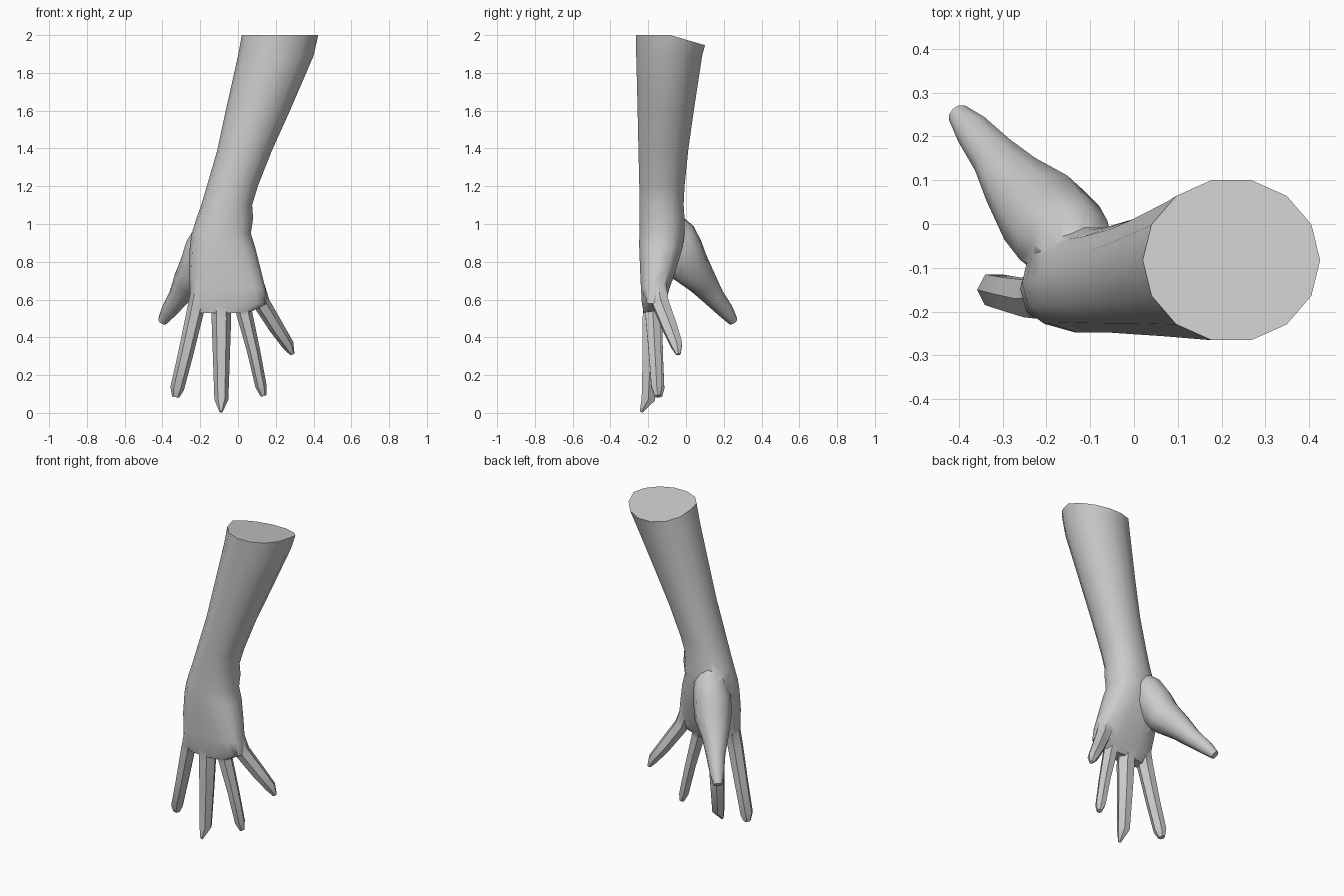
import bpy, bmesh
from math import sin, cos, pi, copysign
from mathutils import Vector

if "Cube" in bpy.data.objects:
    bpy.data.objects.remove(bpy.data.objects["Cube"])


def skin(name, rings):
    """Skin a list of equal-sized rings into a closed tube."""
    bm = bmesh.new()
    loops = [[bm.verts.new(p) for p in ring] for ring in rings]
    n = len(loops[0])
    for a, b in zip(loops, loops[1:]):
        for i in range(n):
            j = (i + 1) % n
            bm.faces.new((a[i], a[j], b[j], b[i]))
    bm.faces.new(loops[0])
    bm.faces.new(loops[-1])
    bmesh.ops.recalc_face_normals(bm, faces=bm.faces)
    mesh = bpy.data.meshes.new(name)
    bm.to_mesh(mesh)
    bm.free()
    obj = bpy.data.objects.new(name, mesh)
    bpy.context.collection.objects.link(obj)
    return obj


def section(z, x0, x1, y0, y1, p, drop=0.0, n=14):
    """Horizontal superellipse section from its bounds; p < 1 is boxier."""
    ring = []
    for i in range(n):
        a = 2 * pi * i / n
        c, s = [copysign(abs(k) ** p, k) for k in (cos(a), sin(a))]
        ring.append(((x0 + x1) / 2 + c * (x1 - x0) / 2,
                     (y0 + y1) / 2 + s * (y1 - y0) / 2,
                     z - drop * max(0, s)))
    return ring


def digit(name, path, sides, depth=1.1):
    """Tapered finger along (x, y, z, radius) points."""
    pts = [Vector(p[:3]) for p in path]
    rings = []
    for i, c in enumerate(pts):
        t = (pts[min(i + 1, len(pts) - 1)] - pts[max(i - 1, 0)]).normalized()
        u = t.cross(Vector((0, 1, 0))).normalized()
        v = t.cross(u)
        r = path[i][3]
        rings.append([c + u * r * cos(2 * pi * k / sides)
                      + v * r * depth * sin(2 * pi * k / sides) for k in range(sides)])
    return skin(name, rings)


# Forearm, wrist and palm
hand = skin("forearm_and_hand", [
    section(2.00, .02, .425, -.27, .105, 1, .055),
    section(1.89, .00, .40, -.268, .09, 1),
    section(1.60, -.065, .275, -.26, .045, 1),
    section(1.39, -.11, .18, -.255, .015, .95),
    section(1.20, -.165, .105, -.25, -.005, .9),
    section(1.10, -.195, .075, -.25, -.01, .9),
    section(1.03, -.22, .08, -.25, -.005, .9),
    section(.95, -.245, .068, -.25, -.005, .85),
    section(.88, -.255, .09, -.25, -.015, .8),
    section(.76, -.26, .12, -.245, -.05, .75),
    section(.66, -.255, .145, -.24, -.085, .7),
    section(.58, -.25, .155, -.235, -.11, .7),
    section(.53, -.21, .06, -.225, -.14, .7),
])

# Thumb with its fleshy base, then four six-sided fingers
digits = [
    digit("thumb", [(-.12, -.09, 1.04, .05), (-.14, -.045, .95, .095),
                    (-.17, -.02, .87, .11), (-.205, .02, .77, .108),
                    (-.27, .09, .69, .078), (-.315, .15, .61, .056),
                    (-.365, .21, .54, .043), (-.40, .25, .485, .026)], 10, 1.0),
    digit("index_finger", [(-.185, -.17, .72, .05), (-.23, -.17, .52, .045),
                           (-.28, -.16, .30, .040), (-.322, -.15, .13, .037),
                           (-.33, -.145, .085, .02)], 6),
    digit("middle_finger", [(-.095, -.17, .72, .05), (-.088, -.18, .50, .052),
                            (-.088, -.187, .30, .045), (-.088, -.20, .07, .037),
                            (-.09, -.238, .005, .008)], 6),
    digit("ring_finger", [(0, -.17, .72, .05), (.035, -.175, .52, .042),
                          (.082, -.165, .33, .035), (.122, -.155, .14, .03),
                          (.135, -.15, .09, .015)], 6),
    digit("little_finger", [(.07, -.16, .74, .05), (.125, -.135, .58, .045),
                            (.205, -.085, .45, .040), (.265, -.05, .36, .032),
                            (.288, -.04, .31, .012)], 6),
]

# Weld the digits onto the hand
bpy.context.view_layer.objects.active = hand
hand.select_set(True)
for d in digits:
    mod = hand.modifiers.new(d.name, 'BOOLEAN')
    mod.operation = 'UNION'
    mod.solver = 'EXACT'
    mod.object = d
    bpy.ops.object.modifier_apply(modifier=mod.name)
    bpy.data.objects.remove(d)

bpy.ops.object.shade_smooth_by_angle(angle=0.75)
